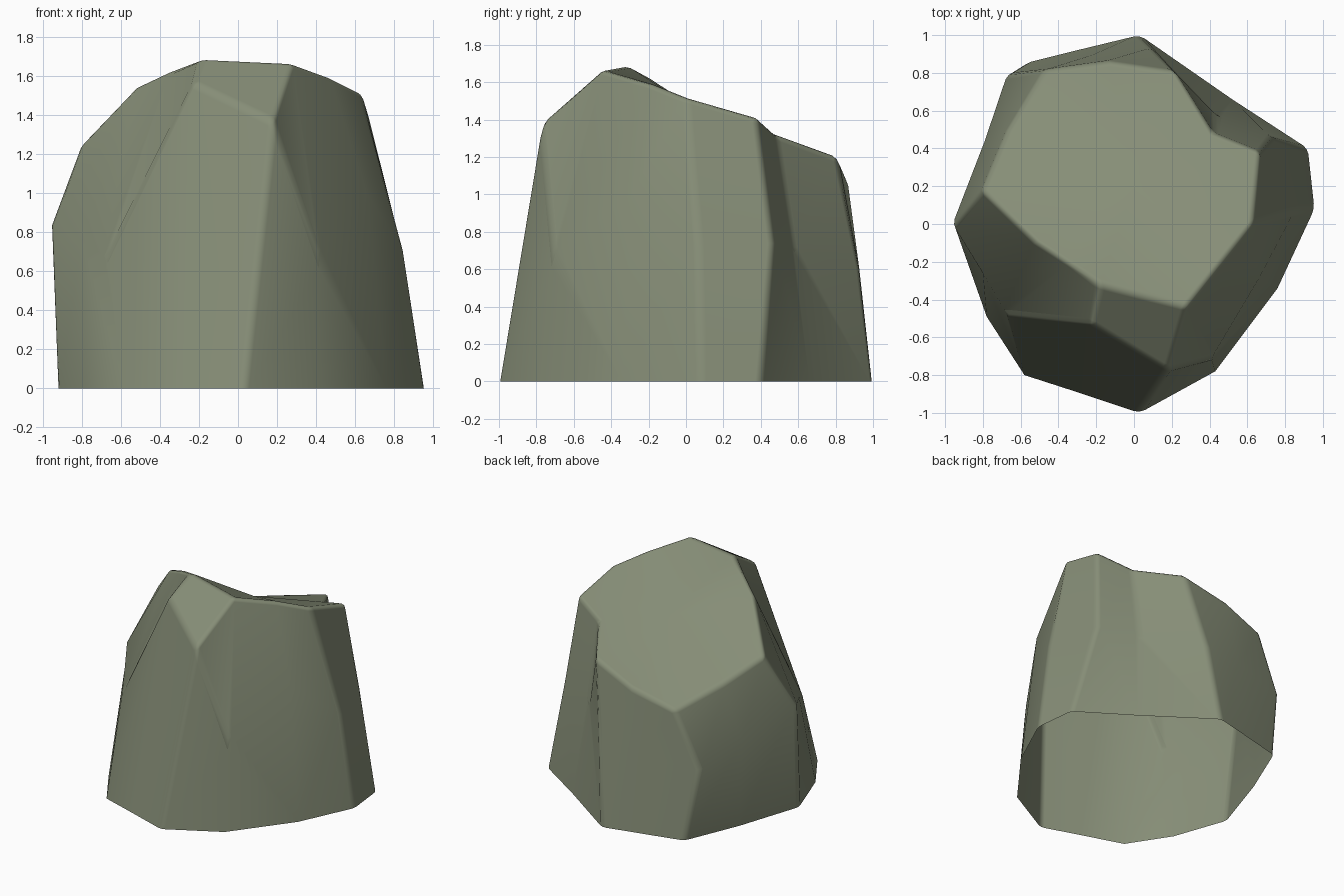
import bpy, bmesh, math

# single moss-grey stone colour
stone = bpy.data.materials.new("moss_grey_stone")
stone.diffuse_color = (0.24, 0.27, 0.185, 1)

# chiselled ribs running up the boulder: (base xy, break xyz, rim xyz), from the front, counter-clockwise
RIBS = [
    ((0.03, -1.00), (0.18, -0.775, 1.37), (0.28, -0.44, 1.67)),
    ((0.43, -0.78), (0.41, -0.71, 0.70), (0.28, -0.44, 1.67)),
    ((0.76, -0.34), (0.66, -0.29, 1.00), (0.47, -0.20, 1.60)),
    ((0.955, 0.08), (0.85, 0.07, 0.70), (0.63, 0.00, 1.52)),
    ((0.92, 0.40), (0.735, 0.465, 0.74), (0.67, 0.38, 1.41)),
    ((0.52, 0.66), (0.435, 0.575, 0.72), (0.42, 0.48, 1.32)),
    ((0.03, 1.00), (0.10, 0.93, 0.60), (0.22, 0.81, 1.20)),
    ((-0.28, 0.925), (-0.22, 0.895, 0.60), (-0.13, 0.865, 1.08)),
    ((-0.58, 0.85), (-0.67, 0.795, 0.55), (-0.47, 0.82, 0.98)),
    ((-0.76, 0.42), (-0.79, 0.44, 0.68), (-0.67, 0.50, 1.12)),
    ((-0.925, -0.08), (-0.96, 0.00, 0.84), (-0.805, 0.18, 1.25)),
    ((-0.78, -0.49), (-0.80, -0.26, 0.76), (-0.52, -0.10, 1.55)),
    ((-0.58, -0.80), (-0.67, -0.48, 0.67), (-0.35, -0.21, 1.63)),
    ((-0.27, -0.90), (-0.23, -0.53, 1.57), (-0.18, -0.32, 1.69)),
]

bm = bmesh.new()
ribs = [[bm.verts.new((*base, 0)), bm.verts.new(mid), bm.verts.new(rim)]
        for base, mid, rim in RIBS]
crown = bm.verts.new((0, 0.2, 1.36))

# side walls and sloping top; the underside stays open
for a, b in zip(ribs, ribs[1:] + ribs[:1]):
    for k in range(2):
        bm.faces.new((a[k], b[k], b[k + 1], a[k + 1]))
    bm.faces.new((a[2], b[2], crown))

bmesh.ops.remove_doubles(bm, verts=bm.verts, dist=0.001)
bmesh.ops.recalc_face_normals(bm, faces=bm.faces)

mesh = bpy.data.meshes.new("boulder")
bm.to_mesh(mesh)
bm.free()
mesh.materials.append(stone)
boulder = bpy.data.objects.new("boulder", mesh)
bpy.context.collection.objects.link(boulder)

# smooth worn faces with softly rounded edges
bpy.context.view_layer.objects.active = boulder
boulder.select_set(True)
bpy.ops.object.shade_smooth()
bevel = boulder.modifiers.new("worn_edges", 'BEVEL')
bevel.width = 0.03
bevel.segments = 2
bevel.limit_method = 'ANGLE'
bevel.angle_limit = math.radians(28)
bevel.harden_normals = True
